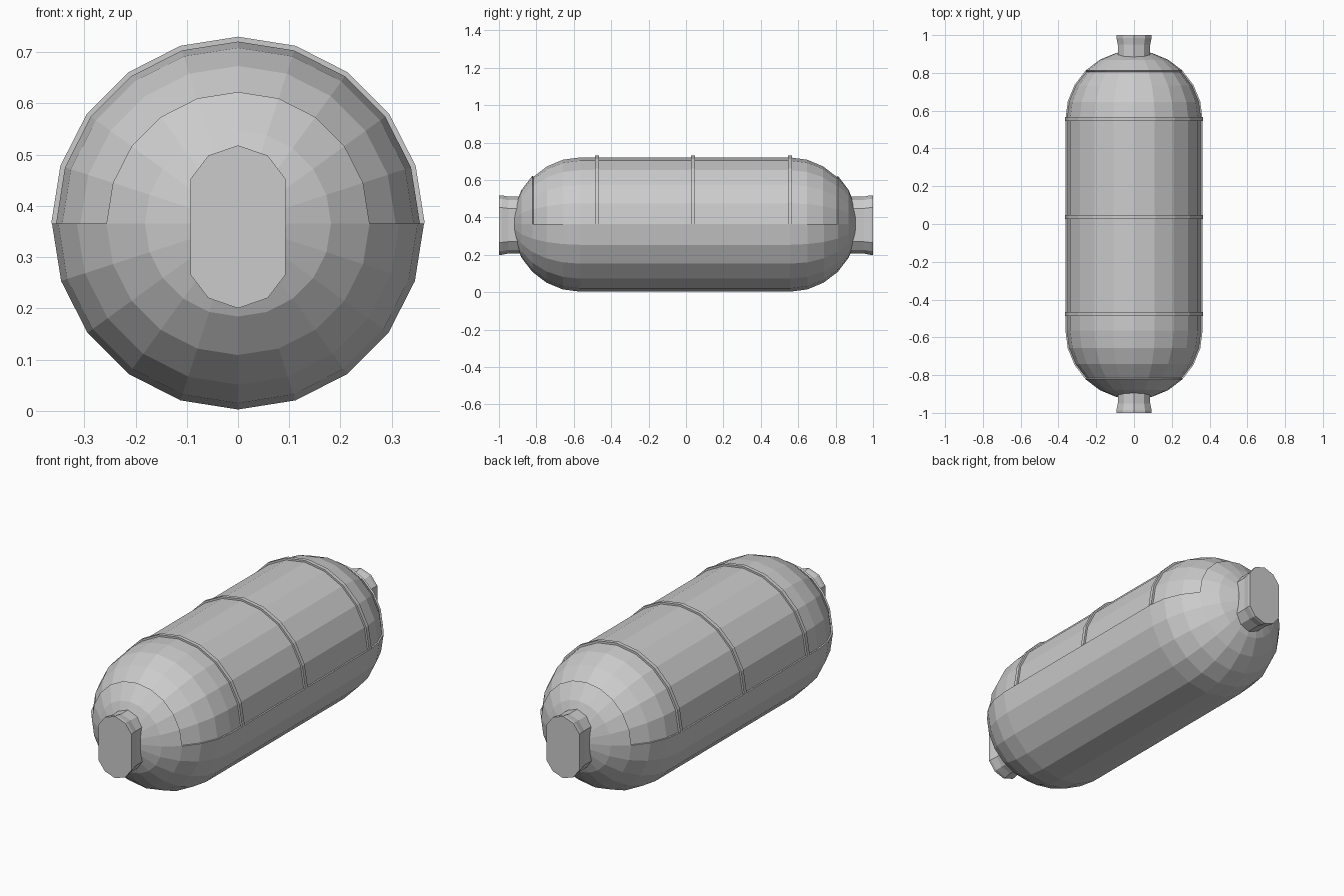
import bpy, bmesh
from math import sin, cos, pi, radians

if "Cube" in bpy.data.objects:
    bpy.data.objects.remove(bpy.data.objects["Cube"])

SIDES = 20
R, R_IN, R_BAND = 0.363, 0.355, 0.3645   # hull, recessed upper shell, bands
CZ, CY, HALF = 0.3655, -0.005, 0.56      # axis height, hull centre, half straight length


def finish(bm, name):
    bmesh.ops.remove_doubles(bm, verts=bm.verts, dist=1e-5)
    bmesh.ops.recalc_face_normals(bm, faces=bm.faces)
    me = bpy.data.meshes.new(name)
    bm.to_mesh(me)
    bm.free()
    ob = bpy.data.objects.new(name, me)
    bpy.context.collection.objects.link(ob)
    return ob


def add_face(bm, points):
    pts = []
    for p in points:
        if all(sum((a - b) ** 2 for a, b in zip(p, q)) > 1e-10 for q in pts):
            pts.append(p)
    if len(pts) > 2:
        bm.faces.new([bm.verts.new(p) for p in pts])


def spin_point(p, step):
    a = 2 * pi * step / SIDES
    return (p[0] * cos(a), p[1], CZ + p[0] * sin(a))


def revolve(bm, profile, first, last):
    """Sweep a (radius, y) profile around the long axis in flat steps."""
    for s in range(first, last):
        for p, q in zip(profile, profile[1:]):
            add_face(bm, [spin_point(p, s), spin_point(q, s),
                          spin_point(q, s + 1), spin_point(p, s + 1)])


def dome(r, angles, side):
    return [(r * sin(radians(a)), CY + side * (HALF + r * cos(radians(a)))) for a in angles]


# Capsule hull: full lower half, upper half with a recessed shell
tip, shell = [0, 15, 30, 45], [45, 60, 75, 90]
outer_mid = dome(R, shell, -1) + dome(R, shell[::-1], 1)
inner_mid = dome(R_IN, shell, -1) + dome(R_IN, shell[::-1], 1)
front_tip, back_tip = dome(R, tip, -1), dome(R, tip[::-1], 1)
bm = bmesh.new()
revolve(bm, front_tip + outer_mid[1:-1] + back_tip, SIDES // 2, SIDES)
revolve(bm, front_tip + inner_mid + back_tip, 0, SIDES // 2)
# Narrow ledge along both sides of the recess
for s in (0, SIDES // 2):
    for i in range(len(outer_mid) - 1):
        add_face(bm, [spin_point(p, s) for p in
                      (outer_mid[i], outer_mid[i + 1], inner_mid[i + 1], inner_mid[i])])
finish(bm, "capsule_hull")

# Three raised half bands over the upper shell
for n, y in enumerate((-0.476, 0.037, 0.556)):
    bm = bmesh.new()
    section = [(0.345, y - 0.01), (R_BAND, y - 0.01), (R_BAND, y + 0.01), (0.345, y + 0.01)]
    revolve(bm, section + section[:1], 0, SIDES // 2)
    for s in (0, SIDES // 2):
        add_face(bm, [spin_point(p, s) for p in section])
    finish(bm, f"half_band_{n + 1}")

# Oblong end fittings with a slightly flared rim
quarter = [(0, 0.159), (0.058, 0.139), (0.093, 0.093)]
half = quarter + [(x, -z) for x, z in quarter[::-1]]
outline = half + [(-x, z) for x, z in half[-2:0:-1]]


def fitting_loop(inset, y):
    return [(x * (1 - inset / 0.093), y, 0.359 + z * (1 - inset / 0.159)) for x, z in outline]


for side, name in ((-1, "front_fitting"), (1, "back_fitting")):
    bm = bmesh.new()
    loops = [fitting_loop(d, side * y) for d, y in
             ((0.007, 0.84), (0.007, 0.95), (0.0, 0.985), (0.0, 1.0))]
    for a, b in zip(loops, loops[1:]):
        for i in range(len(a)):
            j = (i + 1) % len(a)
            add_face(bm, [a[i], a[j], b[j], b[i]])
    add_face(bm, loops[0])
    add_face(bm, loops[-1])
    finish(bm, name)
